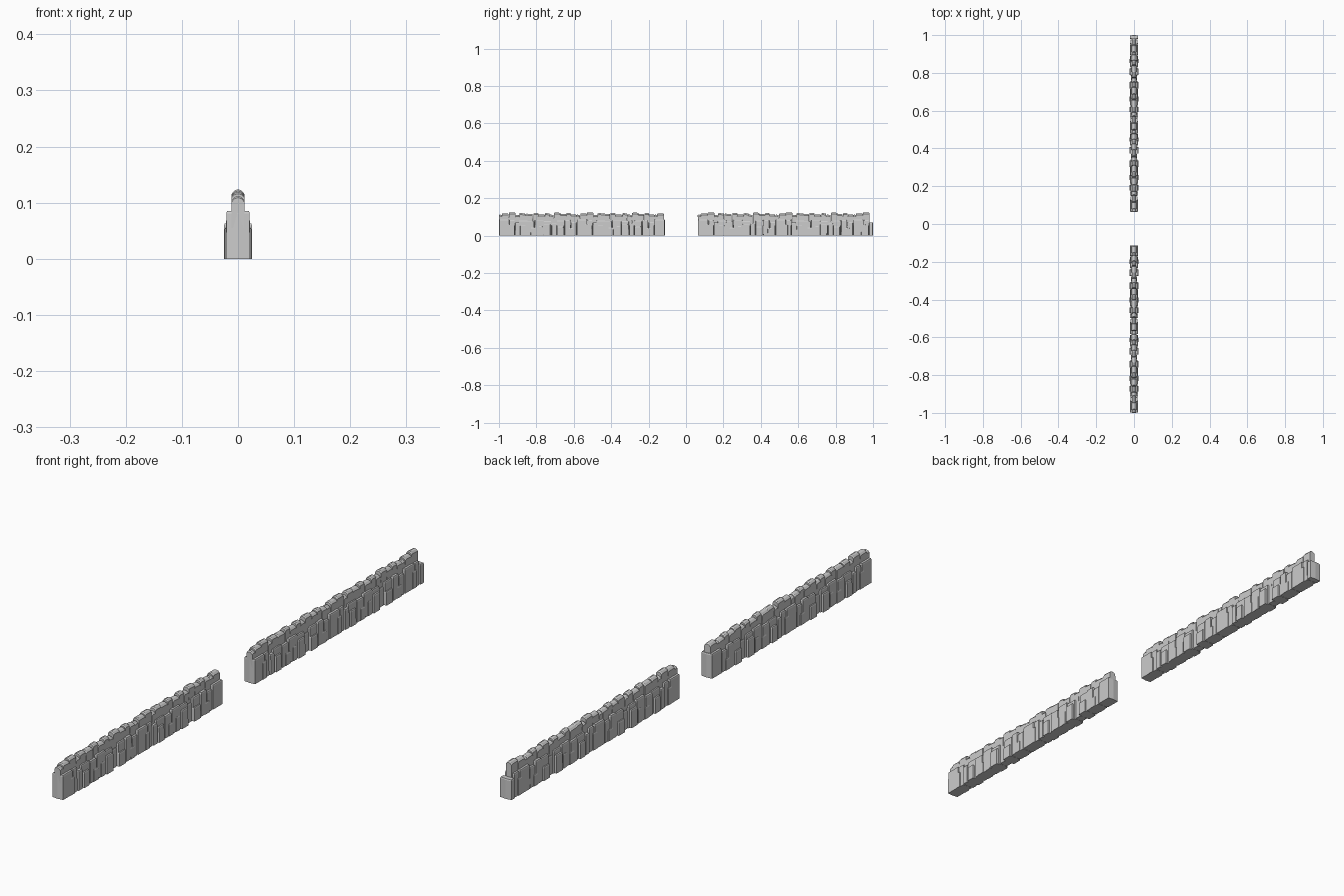
import bpy, bmesh, random

PERIOD = 0.415          # the stonework repeats along the wall

# upright stones: start, length, height, half width
UPRIGHTS = [
    (0.000, 0.057, 0.085, 0.021), (0.057, 0.028, 0.083, 0.019),
    (0.085, 0.024, 0.070, 0.022), (0.105, 0.050, 0.080, 0.018),
    (0.150, 0.040, 0.076, 0.021), (0.190, 0.050, 0.084, 0.020),
    (0.237, 0.044, 0.078, 0.018), (0.281, 0.028, 0.066, 0.015),
    (0.308, 0.042, 0.080, 0.019), (0.350, 0.034, 0.083, 0.021),
    (0.384, 0.031, 0.072, 0.020),
]
# short stones that stick out at the foot of the wall
FOOT = [
    (0.112, 0.032, 0.055, 0.0245), (0.238, 0.038, 0.063, 0.0250),
    (0.308, 0.038, 0.048, 0.0245), (0.042, 0.026, 0.060, 0.0220),
    (0.168, 0.030, 0.042, 0.0225), (0.212, 0.022, 0.050, 0.0220),
    (0.372, 0.026, 0.040, 0.0225),
]
# cap stones: start, length, top, half width
CAPS = [
    (0.000, 0.018, 0.112, 0.0115), (0.017, 0.036, 0.119, 0.0120),
    (0.052, 0.036, 0.124, 0.0110), (0.089, 0.022, 0.110, 0.0120),
    (0.110, 0.032, 0.120, 0.0115), (0.142, 0.038, 0.117, 0.0120),
    (0.182, 0.026, 0.122, 0.0105), (0.207, 0.036, 0.113, 0.0120),
    (0.243, 0.026, 0.120, 0.0110), (0.269, 0.024, 0.112, 0.0120),
    (0.294, 0.034, 0.123, 0.0115), (0.329, 0.032, 0.116, 0.0120),
    (0.361, 0.024, 0.121, 0.0110), (0.385, 0.030, 0.114, 0.0120),
]


def loft(bm, rings):
    """Skin a list of matching closed rings and cap both ends."""
    vs = [[bm.verts.new(p) for p in r] for r in rings]
    n = len(vs[0])
    for a, b in zip(vs, vs[1:]):
        for i in range(n):
            j = (i + 1) % n
            bm.faces.new((a[i], a[j], b[j], b[i]))
    bm.faces.new(vs[0][::-1])
    bm.faces.new(vs[-1])


def upright(bm, y0, y1, h, w):
    """Stone with slightly pointed ends in plan and a worn top edge."""
    def ring(z, inset):
        a, b, k = y0 + inset, y1 - inset, w - inset
        e = 0.002
        return [(0, a, z), (k, a + e, z), (k, b - e, z),
                (0, b, z), (-k, b - e, z), (-k, a + e, z)]
    loft(bm, [ring(0, 0), ring(h - 0.004, 0.0002), ring(h, 0.0015)])


def cap(bm, y0, y1, h, w, rng):
    """Thin stone with a rounded ridge, leaning a little along the wall."""
    lean = rng.uniform(-0.003, 0.003)
    z0 = 0.055
    rings = []
    for y, drop in ((y0, 0.003), (y0 + 0.004, 0), (y1 - 0.004, 0.001), (y1, 0.004)):
        t = h - drop
        prof = [(-w, z0), (w, z0), (w, t - 0.008), (w * 0.55, t - 0.002),
                (0, t), (-w * 0.55, t - 0.002), (-w, t - 0.008)]
        rings.append([(x, y + lean * (z - z0) / 0.06, z) for x, z in prof])
    loft(bm, rings)


def make(name, start, end, table, builder):
    bm = bmesh.new()
    for m in range(3):
        for s, length, h, w in table:
            y0 = start + m * PERIOD + s
            y1 = min(y0 + length, end)
            if y1 - y0 > 0.012:
                builder(bm, y0, y1, h, w)
    bmesh.ops.recalc_face_normals(bm, faces=bm.faces)
    me = bpy.data.meshes.new(name)
    bm.to_mesh(me)
    bm.free()
    bpy.context.collection.objects.link(bpy.data.objects.new(name, me))


# two stretches of wall with a gateway gap between them
for side, start, end in (("near", -1.0, -0.11), ("far", 0.063, 1.0)):
    rng = random.Random(4)
    make(side + "_upright_stones", start, end, UPRIGHTS, upright)
    make(side + "_foot_stones", start, end - 0.01, FOOT, upright)
    make(side + "_cap_stones", start + 0.001, end - 0.008 * (side == "far"), CAPS,
         lambda bm, a, b, h, w: cap(bm, a, b, h, w, rng))
